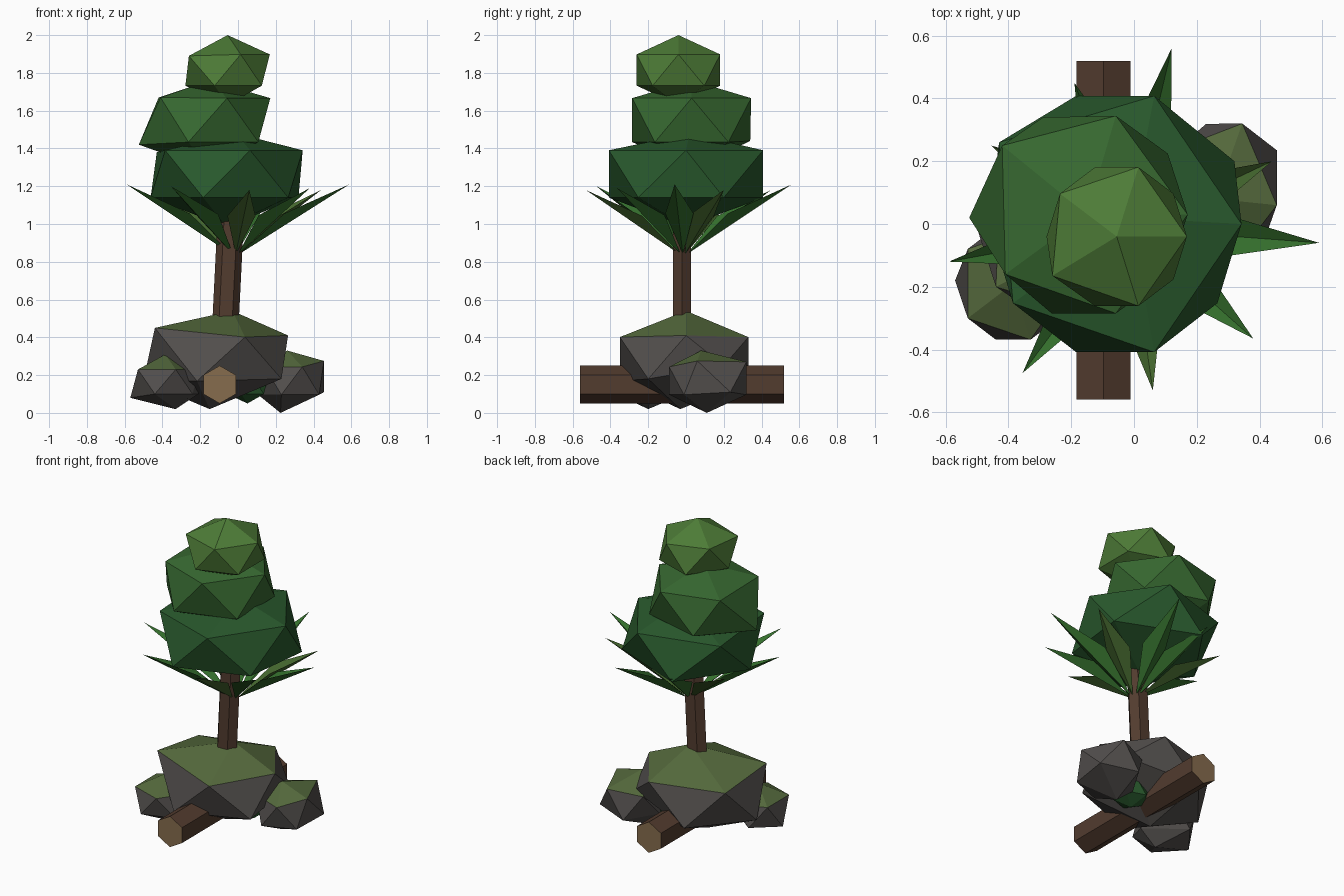
import bpy, bmesh, math
from mathutils import Vector

if "Cube" in bpy.data.objects:
    bpy.data.objects.remove(bpy.data.objects["Cube"])


def material(name, rgb):
    m = bpy.data.materials.new(name)
    m.diffuse_color = (*rgb, 1)
    m.use_nodes = True
    m.node_tree.nodes["Principled BSDF"].inputs["Base Color"].default_value = m.diffuse_color
    return m


ROCK = material("stone", (0.085, 0.078, 0.074))
MOSS = material("moss", (0.088, 0.14, 0.045))
BARK = material("bark", (0.085, 0.045, 0.028))
CUT = material("cut_wood", (0.24, 0.15, 0.075))
DARK = material("foliage_dark", (0.022, 0.10, 0.026))
MID = material("foliage_mid", (0.038, 0.14, 0.030))
LIGHT = material("foliage_light", (0.075, 0.20, 0.038))
LEAF_A = material("leaf_green", (0.035, 0.16, 0.026))
LEAF_B = material("leaf_olive", (0.06, 0.14, 0.028))


def finish(bm, name, mats):
    mesh = bpy.data.meshes.new(name)
    bm.normal_update()
    bm.to_mesh(mesh)
    bm.free()
    for m in mats:
        mesh.materials.append(m)
    ob = bpy.data.objects.new(name, mesh)
    bpy.context.collection.objects.link(ob)
    return ob


def blob(name, centre, radii, mats, pulls=()):
    """Stretched icosahedron; pulls move the vertex nearest to each target.
    A second material covers the upward faces."""
    bm = bmesh.new()
    bmesh.ops.create_icosphere(bm, subdivisions=1, radius=1)
    c = Vector(centre)
    for v in bm.verts:
        v.co = Vector(a * r for a, r in zip(v.co, radii)) + c
    for p in pulls:
        p = Vector(p)
        min(bm.verts, key=lambda v: (v.co - p).length).co = p
    if len(mats) > 1:
        top = max(bm.verts, key=lambda v: v.co.z)
        for f in top.link_faces:
            f.material_index = 1
    return finish(bm, name, mats)


def prism(name, start, end, rx, ry, mats, phase=0):
    """Six-sided post from start to end, second material on the ends."""
    bm = bmesh.new()
    a, b = Vector(start), Vector(end)
    along_y = abs(b.y - a.y) > abs(b.z - a.z)
    rings = []
    for p in (a, b):
        ring = []
        for i in range(6):
            t = phase + i * math.pi / 3
            u, w = rx * math.cos(t), ry * math.sin(t)
            ring.append(bm.verts.new(p + Vector((u, 0, w) if along_y else (u, w, 0))))
        rings.append(ring)
    lo, hi = rings
    for i in range(6):
        j = (i + 1) % 6
        bm.faces.new((lo[i], lo[j], hi[j], hi[i]))
    for ring in rings:
        bm.faces.new(ring).material_index = len(mats) - 1
    bmesh.ops.recalc_face_normals(bm, faces=bm.faces)
    return finish(bm, name, mats)


def leaf(name, tip, mat):
    """Pointed leaf folded along its keel."""
    bm = bmesh.new()
    hub, tip = Vector((-0.015, -0.015, 0.84)), Vector(tip)
    out = Vector((tip.x - hub.x, tip.y - hub.y, 0)).normalized()
    base = hub + out * 0.02
    side = Vector((-out.y, out.x, 0))
    mid = base.lerp(tip, 0.42) + Vector((0, 0, 0.06))
    b, t, l, r = (bm.verts.new(p) for p in
                  (base, tip, mid + side * 0.075, mid - side * 0.075))
    bm.faces.new((b, t, l))
    bm.faces.new((b, r, t))
    return finish(bm, name, [mat])


# Mossy rocks
blob("main_rock", (-0.09, -0.01, 0.285), (0.46, 0.40, 0.26), [ROCK, MOSS],
     [(0.265, 0.0, 0.41), (-0.44, -0.2, 0.45), (-0.03, 0, 0.54), (0.23, 0.2, 0.25),
      (0.23, -0.2, 0.18), (-0.15, -0.03, 0.02)])
blob("right_rock", (0.285, 0.115, 0.17), (0.20, 0.24, 0.165), [ROCK, MOSS],
     [(0.455, 0.06, 0.275), (0.455, 0.235, 0.11), (0.225, 0.11, 0.0),
      (0.26, 0.08, 0.33), (0.345, 0.32, 0.27)])
blob("left_rock", (-0.385, -0.19, 0.165), (0.20, 0.21, 0.145), [ROCK, MOSS],
     [(-0.21, -0.19, 0.10), (-0.57, -0.18, 0.08), (-0.33, -0.2, 0.02)])
blob("moss_clump", (0.05, 0.03, 0.14), (0.12, 0.12, 0.09), [DARK])

# Fallen log under the rock
prism("log", (-0.097, -0.56, 0.15), (-0.097, 0.52, 0.15), 0.1, 0.1, [BARK, CUT], math.pi / 6)

# Leaning trunk
prism("trunk", (-0.07, -0.02, 0.40), (-0.03, -0.02, 1.2), 0.07, 0.055, [BARK])

# Ring of pointed leaves
tips = [(0.59, -0.06, 1.21), (0.44, 0.20, 1.18), (0.12, 0.56, 1.21),
        (-0.19, 0.45, 1.18), (-0.455, 0.25, 1.17), (-0.59, -0.12, 1.21),
        (-0.355, -0.475, 1.20), (0.06, -0.53, 1.18), (0.38, -0.365, 1.19)]
for i, tip in enumerate(tips):
    leaf(f"leaf_{i + 1}", tip, LEAF_B if i % 3 == 1 else LEAF_A)

# Three stacked foliage clumps
blob("foliage_lower", (-0.06, 0, 1.265), (0.45, 0.48, 0.28), [DARK],
     [(0.32, 0.2, 1.14), (-0.43, 0.26, 1.38), (-0.01, 0.02, 1.48)])
blob("foliage_middle", (-0.16, 0.03, 1.55), (0.37, 0.37, 0.26), [MID],
     [(-0.525, 0.02, 1.42), (-0.42, 0.25, 1.67), (-0.41, -0.16, 1.67), (-0.15, 0.03, 1.76),
      (-0.29, 0.34, 1.44)])
blob("foliage_top", (-0.055, -0.04, 1.815), (0.25, 0.26, 0.185), [LIGHT],
     [(-0.26, -0.165, 1.89)])
